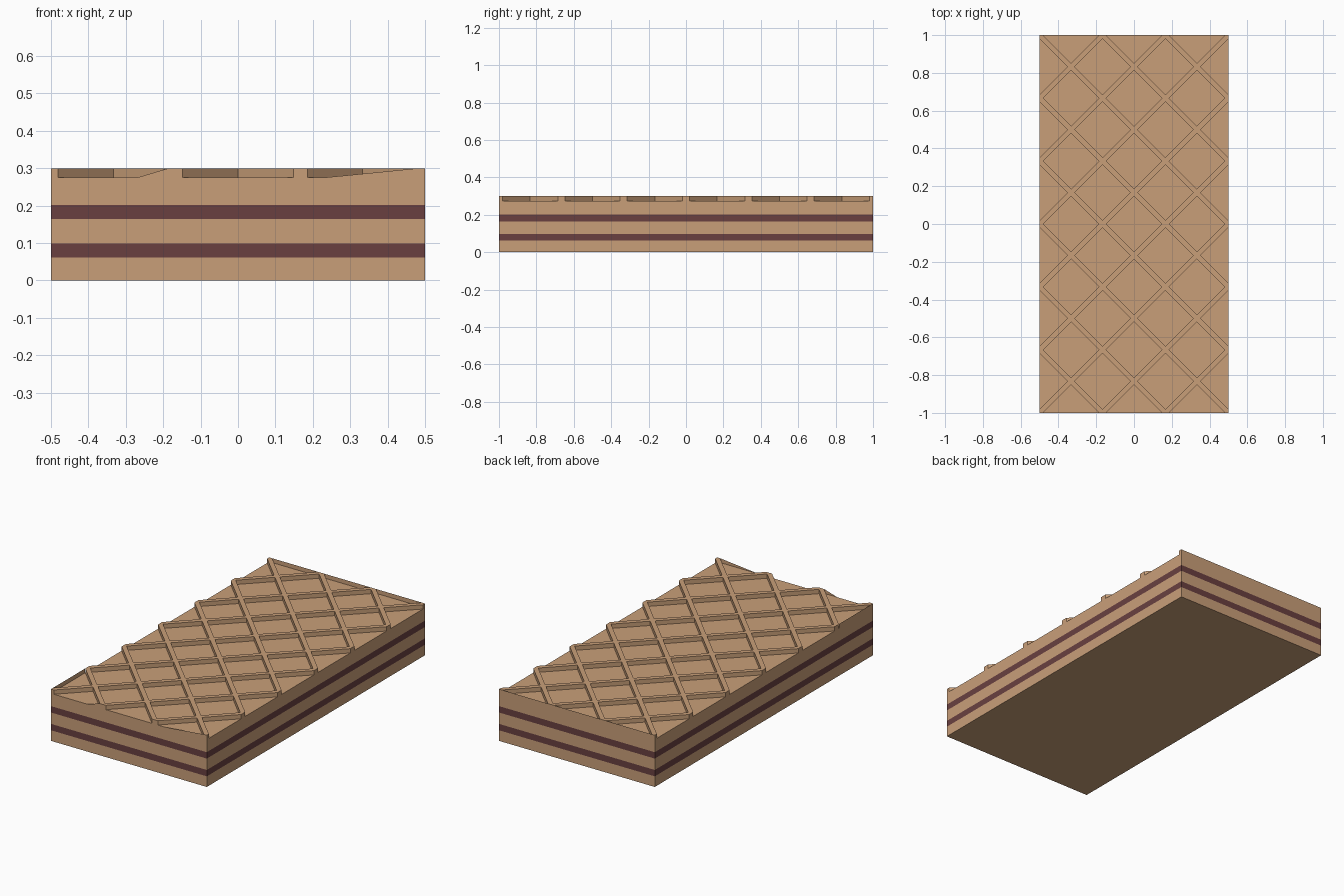
import bpy, bmesh
from mathutils import Vector, Matrix

if "Cube" in bpy.data.objects:
    bpy.data.objects.remove(bpy.data.objects["Cube"])

FLOOR, TOP = 0.275, 0.30          # pocket floor and ridge top heights
HW = 0.0187                       # ridge half width measured along x
CREAM = [(0.0615, 0.0985), (0.1645, 0.2015)]


def material(name, col):
    m = bpy.data.materials.new(name)
    m.diffuse_color = (*col, 1)
    m.use_nodes = True
    m.node_tree.nodes["Principled BSDF"].inputs["Base Color"].default_value = m.diffuse_color
    return m


wafer = material("wafer_tan", (0.584, 0.347, 0.191))
cream = material("chocolate_filling", (0.144, 0.051, 0.051))


def finish(bm, name, mats):
    me = bpy.data.meshes.new(name)
    bm.to_mesh(me)
    bm.free()
    for m in mats:
        me.materials.append(m)
    ob = bpy.data.objects.new(name, me)
    bpy.context.collection.objects.link(ob)
    return ob


# Block up to the pocket floor
bm = bmesh.new()
bmesh.ops.create_cube(bm, size=1, matrix=Matrix.Translation((0, 0, FLOOR / 2))
                      @ Matrix.Diagonal((1, 2, FLOOR, 1)))

# Cut the layer lines
for band in CREAM:
    for z in band:
        bmesh.ops.bisect_plane(bm, geom=bm.verts[:] + bm.edges[:] + bm.faces[:],
                               plane_co=(0, 0, z), plane_no=(0, 0, 1))


def top_faces():
    return [f for f in bm.faces if f.normal.z > 0.9 and f.calc_center_median().z > FLOOR - 0.001]


# Score the top with both sets of diagonal ridge edges
bm.normal_update()
lines = [-1.5 + i / 3 for i in range(10)]
for sign in (1, -1):
    for c in lines:
        for off in (-HW, HW):
            faces = top_faces()
            edges = list({e for f in faces for e in f.edges})
            verts = list({v for f in faces for v in f.verts})
            bmesh.ops.bisect_plane(bm, geom=verts + edges + faces, dist=1e-5,
                                   plane_co=(c + off, 0, 0), plane_no=Vector((1, sign, 0)).normalized())
            bm.normal_update()


def on_ridge(f):
    p = f.calc_center_median()
    return any(abs(p.x + s * p.y - c) < HW for s in (1, -1) for c in lines)


# Raise the ridges
ridges = [f for f in top_faces() if on_ridge(f)]
ret = bmesh.ops.extrude_face_region(bm, geom=ridges)
bmesh.ops.translate(bm, vec=(0, 0, TOP - FLOOR),
                    verts=[g for g in ret["geom"] if isinstance(g, bmesh.types.BMVert)])
old = [f for f in ridges if f.is_valid]
if old:
    bmesh.ops.delete(bm, geom=old, context='FACES_ONLY')
bmesh.ops.recalc_face_normals(bm, faces=bm.faces[:])

# Filling bands by height
for f in bm.faces:
    z = f.calc_center_median().z
    f.material_index = int(abs(f.normal.z) < 0.5 and any(a < z < b for a, b in CREAM))
finish(bm, "layered_wafer", [wafer, cream])

# Thin rim pieces closing some pocket mouths at the edges
bm = bmesh.new()


def fill(pts):
    bm.faces.new([bm.verts.new(p) for p in pts])


w = 1 / 6 - HW
for c in (-1 / 3, 0, 1 / 3):
    a, b = c - w, c + w
    fill([(b, 1, FLOOR), (a, 1, FLOOR), (a, 1, TOP), (b, 1, TOP)])
fill([(-0.27, -1, FLOOR), (-0.186, -1, FLOOR), (-0.186, -1, TOP)])
fill([(0.23, -1, FLOOR), (0.481, -1, FLOOR), (0.481, -1, TOP)])
fill([(-0.5, -0.686, FLOOR), (-0.5, -0.981, FLOOR), (-0.5, -0.981, TOP), (-0.5, -0.686, TOP)])
finish(bm, "rim_fill", [wafer])
